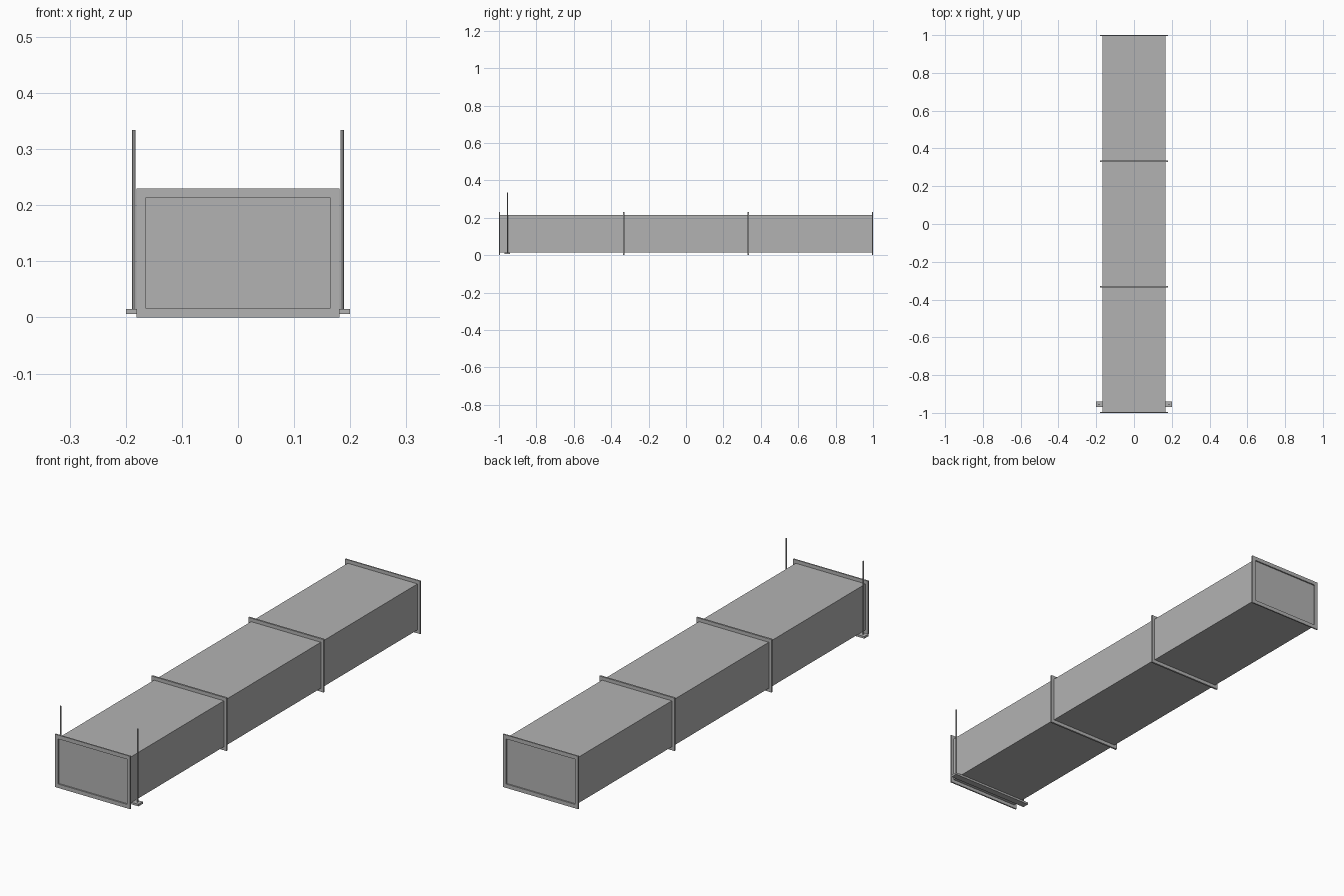
import bpy, bmesh

if "Cube" in bpy.data.objects:
    bpy.data.objects.remove(bpy.data.objects["Cube"])

ZC = 0.115  # height of the duct centreline

# Galvanised sheet grey
grey = bpy.data.materials.new("sheet_metal")
grey.diffuse_color = (0.45, 0.45, 0.45, 1)
grey.use_nodes = True
grey.node_tree.nodes["Principled BSDF"].inputs["Base Color"].default_value = grey.diffuse_color


def finish(name, bm):
    bmesh.ops.recalc_face_normals(bm, faces=bm.faces)
    mesh = bpy.data.meshes.new(name)
    bm.to_mesh(mesh)
    bm.free()
    mesh.materials.append(grey)
    obj = bpy.data.objects.new(name, mesh)
    bpy.context.collection.objects.link(obj)
    return obj


def box(name, centre, size):
    bm = bmesh.new()
    bmesh.ops.create_cube(bm, size=1)
    bmesh.ops.scale(bm, vec=size, verts=bm.verts)
    bmesh.ops.translate(bm, vec=centre, verts=bm.verts)
    return finish(name, bm)


def frame(name, y, outer, inner, depth):
    """Rectangular ring in the xz plane, centred on y."""
    bm = bmesh.new()
    corners = [(-1, -1), (1, -1), (1, 1), (-1, 1)]
    rings = [[bm.verts.new((sx * w, y + dy, ZC + sz * h)) for sx, sz in corners]
             for (w, h), dy in ((outer, -depth / 2), (outer, depth / 2),
                                (inner, depth / 2), (inner, -depth / 2))]
    for r in range(4):
        a, b = rings[r], rings[(r + 1) % 4]
        for i in range(4):
            j = (i + 1) % 4
            bm.faces.new((a[i], a[j], b[j], b[i]))
    return finish(name, bm)


# Three duct sections, end panels set slightly behind the end flanges
T = 0.006
edges = [-1 + T, -1 / 3, 1 / 3, 1 - T]
for i in range(3):
    y0, y1 = edges[i], edges[i + 1]
    box(f"duct_section_{i + 1}", (0, (y0 + y1) / 2, ZC), (0.336, y1 - y0, 0.2))

# Flanges at both ends and at the two joints
for name, y, depth in (("front_flange", -1 + T / 2, T), ("joint_flange_front", -1 / 3, 0.008),
                       ("joint_flange_back", 1 / 3, 0.008), ("back_flange", 1 - T / 2, T)):
    frame(name, y, (0.181, 0.115), (0.165, 0.098), depth)

# Hanger bar under the duct
HY = -0.955
box("hanger_bar", (0, HY, 0.0105), (0.4, 0.03, 0.009))

# Threaded hanger rods
for side, sx in (("left", -1), ("right", 1)):
    bm = bmesh.new()
    bmesh.ops.create_cone(bm, cap_ends=True, segments=12, radius1=0.003,
                          radius2=0.003, depth=0.328)
    bmesh.ops.translate(bm, vec=(sx * 0.1855, HY, 0.17), verts=bm.verts)
    rod = finish(f"hanger_rod_{side}", bm)
    bpy.context.view_layer.objects.active = rod
    rod.select_set(True)
    bpy.ops.object.shade_smooth_by_angle()
    rod.select_set(False)
